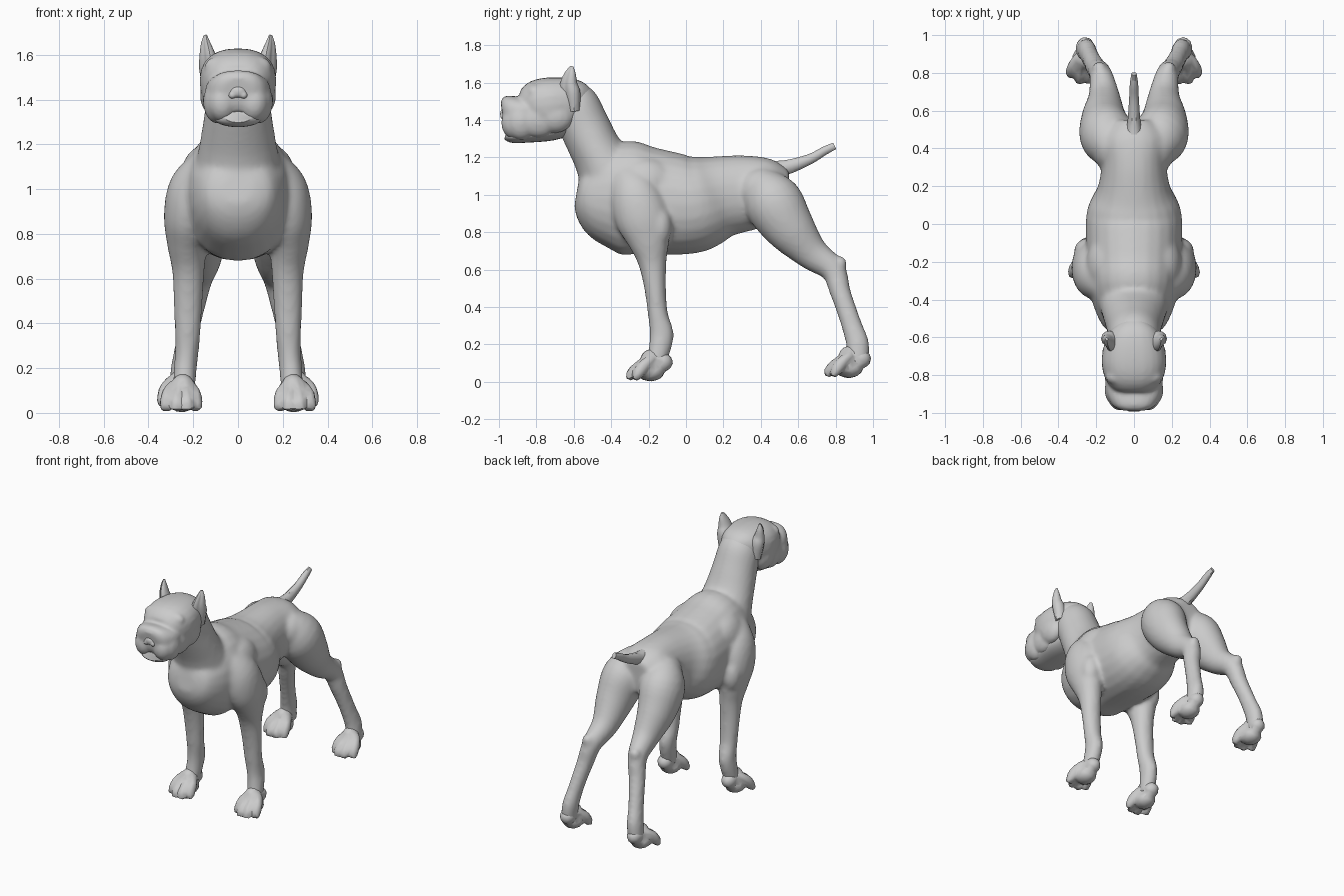
import bpy
import bmesh
from math import cos, sin, pi, radians, copysign
from mathutils import Vector, Matrix

if "Cube" in bpy.data.objects:
    bpy.data.objects.remove(bpy.data.objects["Cube"])

coat = bpy.data.materials.new("grey_coat")
coat.use_nodes = True
COLOUR = (0.6, 0.6, 0.6, 1)
coat.diffuse_color = COLOUR
coat.node_tree.nodes["Principled BSDF"].inputs["Base Color"].default_value = COLOUR
built = []


def catmull(a, b, c, d, t):
    return 0.5 * (2 * b + (c - a) * t + (2 * a - 5 * b + 4 * c - d) * t * t
                  + (3 * b - a - 3 * c + d) * t ** 3)


def loft(bm, sections, side=1, power=2, dent=0, steps=4, sides=24):
    """Skin smooth rings along a path; section = x, y, z, half width, half depth."""
    s = sections
    rows = []
    for i in range(len(s) - 1):
        quad = (s[max(i - 1, 0)], s[i], s[i + 1], s[min(i + 2, len(s) - 1)])
        for k in range(steps):
            rows.append([catmull(*v, k / steps) for v in zip(*quad)])
    rows.append(list(s[-1]))
    centres = [Vector(r[:3]) for r in rows]
    rings = []
    for i, r in enumerate(rows):
        tangent = (centres[min(i + 1, len(rows) - 1)] - centres[max(i - 1, 0)]).normalized()
        lateral = Vector((1, 0, 0))
        lateral = (lateral - tangent * lateral.dot(tangent)).normalized()
        across = tangent.cross(lateral)
        ring = []
        for j in range(sides):
            a = 2 * pi * j / sides
            u = copysign(abs(cos(a)) ** (2 / power), cos(a))
            v = copysign(abs(sin(a)) ** (2 / power), sin(a))
            scale = 1 - dent * max(0, cos(a + pi / 4)) ** 2
            p = centres[i] + (lateral * u * r[3] + across * v * r[4]) * scale
            ring.append(bm.verts.new((p.x * side, p.y, p.z)))
        rings.append(ring)
    for lo, hi in zip(rings, rings[1:]):
        for j in range(sides):
            k = (j + 1) % sides
            bm.faces.new((lo[j], lo[k], hi[k], hi[j]))
    bm.faces.new(rings[0])
    bm.faces.new(rings[-1])


def blob(bm, centre, radii, side=1):
    centre = (centre[0] * side, centre[1], centre[2])
    bmesh.ops.create_uvsphere(bm, u_segments=20, v_segments=12, radius=1,
                              matrix=Matrix.Translation(centre) @ Matrix.Diagonal((*radii, 1)))


def finish(name, bm, voxel=0, smooth=0, keep=1):
    """Make the object, blending overlapping shells into one skin."""
    bmesh.ops.recalc_face_normals(bm, faces=bm.faces)
    mesh = bpy.data.meshes.new(name)
    bm.to_mesh(mesh)
    bm.free()
    ob = bpy.data.objects.new(name, mesh)
    bpy.context.collection.objects.link(ob)
    bpy.context.view_layer.objects.active = ob
    if voxel:
        m = ob.modifiers.new("blend", "REMESH")
        m.mode = "VOXEL"
        m.voxel_size = voxel
    if smooth:
        m = ob.modifiers.new("soften", "SMOOTH")
        m.factor = 0.5
        m.iterations = smooth
    if keep < 1:
        m = ob.modifiers.new("facet", "DECIMATE")
        m.ratio = keep
    for m in list(ob.modifiers):
        bpy.ops.object.modifier_apply(modifier=m.name)
    ob.data.materials.clear()
    ob.data.materials.append(coat)
    built.append(ob)


# Body: torso, neck and limbs blended into one skin
body = bmesh.new()
loft(body, [(0, -.585, 1.01, .07, .07), (0, -.555, 1.005, .15, .14), (0, -.46, .99, .205, .24),
            (0, -.33, .985, .24, .305), (0, -.2, .968, .25, .287), (0, 0, .947, .256, .266),
            (0, .1, .965, .24, .248), (0, .2, .992, .19, .218), (0, .33, 1.01, .172, .202),
            (0, .46, 1.02, .18, .172), (0, .55, 1.02, .11, .11)], power=2.15)
loft(body, [(0, -.22, 1.0, .18, .2), (0, -.37, 1.07, .195, .19), (0, -.465, 1.21, .17, .142),
            (0, -.54, 1.36, .147, .135), (0, -.595, 1.48, .135, .13),
            (0, -.63, 1.54, .11, .1)])
blob(body, (0, .3, .87), (.07, .14, .065))
for side in (1, -1):
    # Shoulder blade and elbow
    blob(body, (.14, -.22, 1.06), (.115, .17, .14), side)
    blob(body, (.25, -.145, .83), (.068, .07, .11), side)
    # Front leg
    loft(body, [(.13, -.35, 1.12, .07, .07), (.195, -.28, 1.01, .11, .13),
                (.222, -.235, .88, .11, .145), (.228, -.2, .76, .09, .115),
                (.222, -.18, .64, .073, .077), (.223, -.165, .5, .065, .058),
                (.225, -.15, .36, .058, .054), (.23, -.13, .26, .053, .064),
                (.237, -.14, .18, .051, .06), (.243, -.165, .09, .05, .05)], side)
    # Hip, thigh, hock and hind leg
    blob(body, (.125, .4, 1.02), (.1, .12, .12), side)
    loft(body, [(.08, .38, 1.08, .1, .09), (.14, .46, .97, .143, .155),
                (.16, .55, .83, .122, .138), (.158, .67, .69, .085, .092),
                (.175, .785, .6, .062, .068), (.2, .825, .48, .054, .056),
                (.22, .86, .38, .049, .054), (.236, .89, .29, .047, .056),
                (.25, .918, .2, .05, .062), (.26, .918, .1, .05, .058)], side)
    blob(body, (.183, .825, .63), (.038, .036, .045), side)
finish("body", body, .0135, 9)

# Tail
tail = bmesh.new()
loft(tail, [(0, .4, 1.13, .06, .055), (0, .53, 1.145, .036, .042), (0, .66, 1.19, .026, .029),
            (0, .74, 1.235, .022, .024), (0, .795, 1.262, .014, .02)], sides=10)
finish("tail", tail)

# Head: skull, muzzle, brows, cheeks and hanging lips
head = bmesh.new()
loft(head, [(0, -.51, 1.48, .06, .07), (0, -.58, 1.49, .135, .125), (0, -.7, 1.483, .17, .146),
            (0, -.8, 1.472, .16, .14), (0, -.86, 1.455, .12, .1)], power=2.4)
loft(head, [(0, -.78, 1.43, .14, .1), (0, -.88, 1.435, .146, .088), (0, -.93, 1.437, .132, .092),
            (0, -.965, 1.437, .108, .09), (0, -.982, 1.435, .07, .06)], power=2.5)
for side in (1, -1):
    blob(head, (.08, -.81, 1.545), (.07, .045, .05), side)
    blob(head, (.11, -.7, 1.42), (.06, .1, .09), side)
    blob(head, (.1, -.79, 1.4), (.057, .11, .095), side)
    blob(head, (.09, -.88, 1.39), (.066, .085, .098), side)
    blob(head, (.07, -.922, 1.385), (.066, .066, .085), side)
finish("head", head, .011, 5)

# Lower jaw, showing between the lips
jaw = bmesh.new()
loft(jaw, [(0, -.62, 1.38, .1, .06), (0, -.72, 1.345, .12, .055), (0, -.85, 1.325, .115, .046),
           (0, -.93, 1.316, .1, .038), (0, -.965, 1.322, .06, .025)])
finish("lower_jaw", jaw)

# Nose with two wings
nose = bmesh.new()
blob(nose, (0, -.977, 1.435), (.036, .017, .026))
for side in (1, -1):
    blob(nose, (.025, -.978, 1.42), (.018, .015, .017), side)
finish("nose", nose, .006, 2)

for side, label in ((1, "left"), (-1, "right")):
    # Cropped ear, cupped on its outer front
    ear = bmesh.new()
    loft(ear, [(.115, -.615, 1.45, .05, .05), (.13, -.625, 1.54, .052, .06),
               (.139, -.63, 1.595, .04, .05), (.146, -.62, 1.65, .024, .032),
               (.146, -.61, 1.688, .008, .009)], side, dent=.6, sides=16)
    finish(label + "_ear", ear)

    # Eye under the brow
    eye = bmesh.new()
    blob(eye, (.1, -.845, 1.525), (.022, .014, .014), side)
    finish(label + "_eye", eye)

    # Paws: pastern, heel, pad and four spread toes
    for end, x, y, z in (("front", .25, -.19, 0), ("hind", .262, .87, .018)):
        paw = bmesh.new()
        blob(paw, (x, y, z + .055), (.066, .075, .052), side)
        blob(paw, (x - .003, y + .065, z + .105), (.05, .055, .05), side)
        blob(paw, (x - .004, y + .005, z + .115), (.053, .06, .06), side)
        for spread, reach in ((-.062, .07), (-.022, .1), (.025, .1), (.07, .068)):
            loft(paw, [(x + spread * .5, y + .01, z + .125, .025, .026),
                       (x + spread * .9, y - reach * .55, z + .085, .029, .032),
                       (x + spread, y - reach, z + .042, .03, .031),
                       (x + spread * 1.05, y - reach - .015, z + .012, .022, .015)],
                 side, sides=10)
        finish(f"{label}_{end}_paw", paw, .009, 2, .1)

# Shading with crisp creases
bpy.ops.object.select_all(action="DESELECT")
for ob in built:
    ob.select_set(True)
bpy.context.view_layer.objects.active = built[0]
bpy.ops.object.shade_smooth_by_angle(angle=radians(40))
